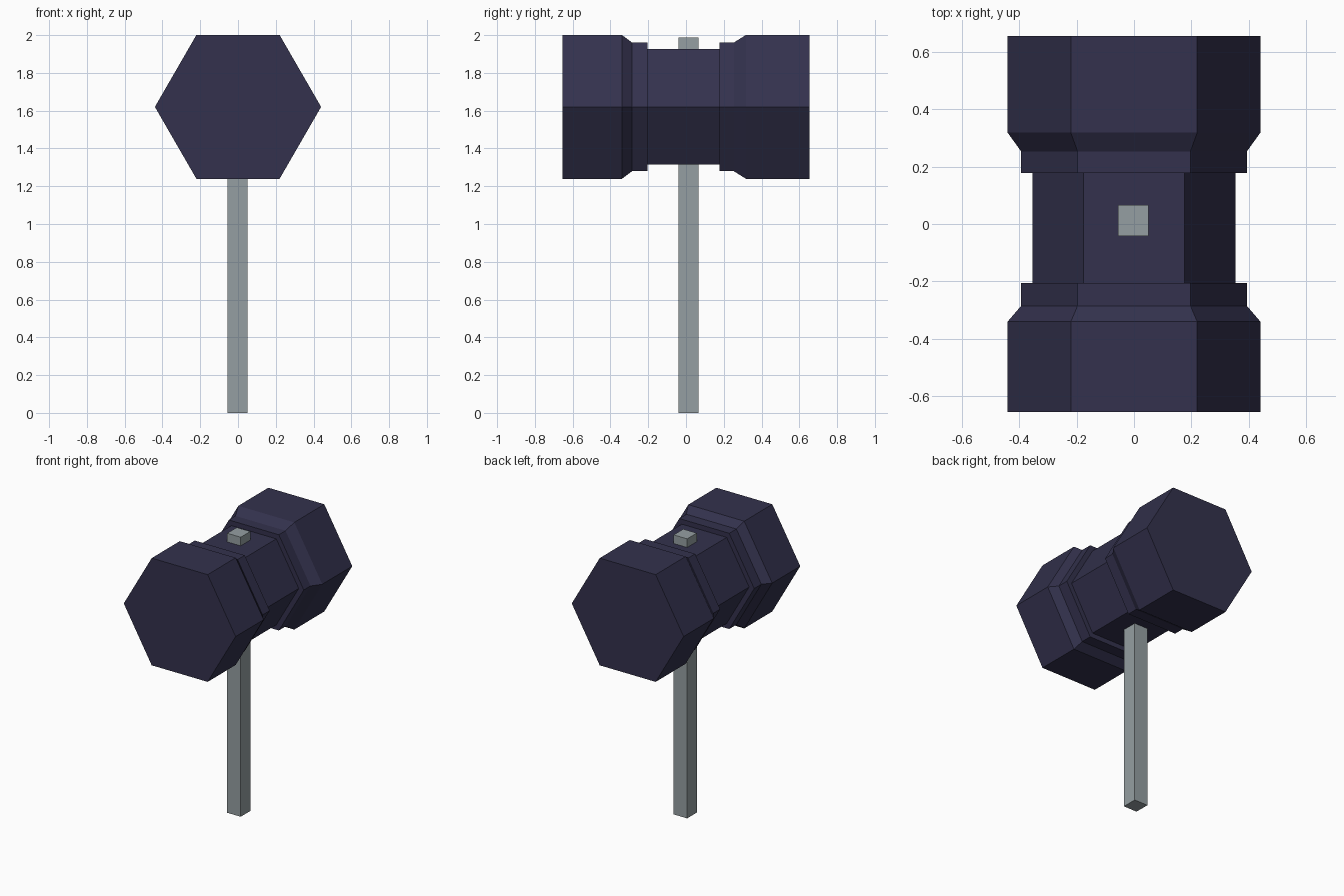
import bpy, bmesh, math

if "Cube" in bpy.data.objects:
    bpy.data.objects.remove(bpy.data.objects["Cube"])


def material(name, rgb):
    m = bpy.data.materials.new(name)
    m.diffuse_color = (*rgb, 1.0)
    m.use_nodes = True
    m.node_tree.nodes["Principled BSDF"].inputs["Base Color"].default_value = m.diffuse_color
    return m


def finish(name, bm, mat):
    bmesh.ops.recalc_face_normals(bm, faces=bm.faces)
    mesh = bpy.data.meshes.new(name)
    bm.to_mesh(mesh)
    bm.free()
    mesh.materials.append(mat)
    obj = bpy.data.objects.new(name, mesh)
    bpy.context.collection.objects.link(obj)
    return obj


dark_metal = material("dark indigo metal", (0.033, 0.031, 0.074))
grey_shaft = material("pale grey shaft", (0.30, 0.345, 0.36))

# Hammer head: hexagonal rings lofted along y (y, radius)
CENTER_Z = 1.62
PROFILE = [(-0.655, 0.44), (-0.34, 0.44), (-0.285, 0.393), (-0.205, 0.393),
           (-0.205, 0.353), (0.178, 0.353), (0.178, 0.393), (0.253, 0.393),
           (0.318, 0.44), (0.655, 0.44)]
bm = bmesh.new()
rings = []
for y, r in PROFILE:
    rings.append([bm.verts.new((r * math.cos(i * math.pi / 3), y,
                                CENTER_Z + r * math.sin(i * math.pi / 3)))
                  for i in range(6)])
for a, b in zip(rings, rings[1:]):
    for i in range(6):
        j = (i + 1) % 6
        bm.faces.new((a[i], a[j], b[j], b[i]))
bm.faces.new(rings[0])
bm.faces.new(rings[-1])
finish("hammer_head", bm, dark_metal)

# Handle: square shaft running up through the head, slightly off centre
LOW, HIGH = (-0.056, -0.041, 0.0), (0.05, 0.067, 1.987)
bm = bmesh.new()
bmesh.ops.create_cube(bm, size=1.0)
for v in bm.verts:
    v.co = [LOW[k] if v.co[k] < 0 else HIGH[k] for k in range(3)]
finish("handle", bm, grey_shaft)
